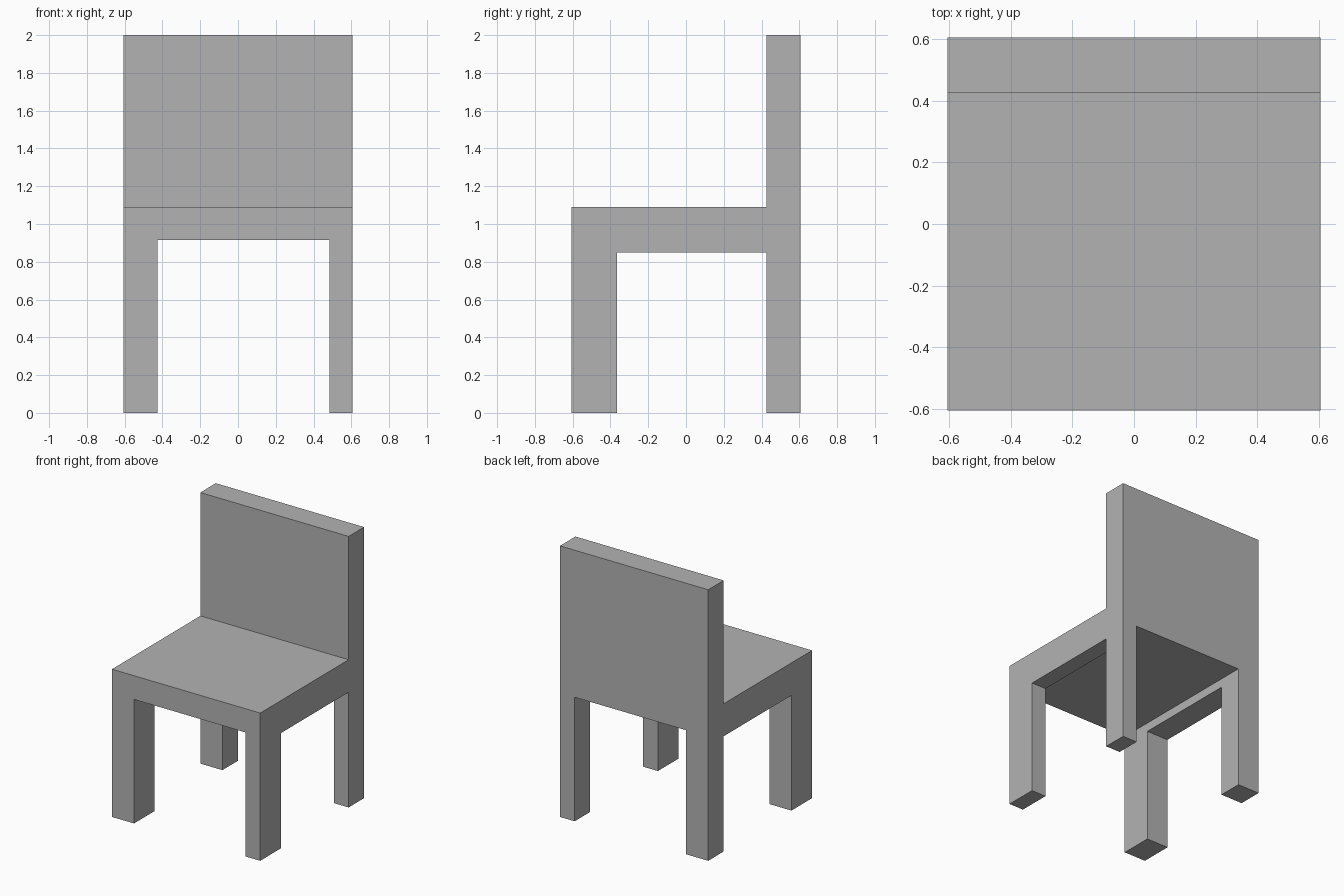
import bpy
import bmesh

cube = bpy.data.objects.get("Cube")
if cube:
    bpy.data.objects.remove(cube, do_unlink=True)

grey = bpy.data.materials.new("plain_grey")
grey.use_nodes = True
colour = (0.45, 0.45, 0.45, 1)
grey.diffuse_color = colour
grey.node_tree.nodes["Principled BSDF"].inputs["Base Color"].default_value = colour


def extrude_profile(name, profile, x0, x1):
    """Solid made by sweeping a (y, z) outline from x0 to x1."""
    bm = bmesh.new()
    face = bm.faces.new([bm.verts.new((x0, y, z)) for y, z in profile])
    swept = bmesh.ops.extrude_face_region(bm, geom=[face])["geom"]
    verts = [g for g in swept if isinstance(g, bmesh.types.BMVert)]
    bmesh.ops.translate(bm, vec=(x1 - x0, 0, 0), verts=verts)
    bmesh.ops.recalc_face_normals(bm, faces=bm.faces)
    mesh = bpy.data.meshes.new(name)
    bm.to_mesh(mesh)
    bm.free()
    mesh.materials.append(grey)
    obj = bpy.data.objects.new(name, mesh)
    bpy.context.collection.objects.link(obj)
    return obj


HALF = 0.605
SEAT_TOP, SEAT_UNDER, RAIL_UNDER, TOP = 1.09, 0.915, 0.85, 2.0
BACK_Y, FRONT_LEG_Y = 0.425, -0.365

# Side outline: front legs, seat with side rails, back legs and backrest
side = [(-HALF, 0), (FRONT_LEG_Y, 0), (FRONT_LEG_Y, RAIL_UNDER),
        (BACK_Y, RAIL_UNDER), (BACK_Y, 0), (HALF, 0), (HALF, TOP),
        (BACK_Y, TOP), (BACK_Y, SEAT_TOP), (-HALF, SEAT_TOP)]
chair = extrude_profile("chair_frame", side, -HALF, HALF)

# Opening between the wider right legs and the narrower left legs
gap = [(-1, -1), (1, -1), (1, SEAT_UNDER), (-1, SEAT_UNDER)]
cutter = extrude_profile("leg_gap_cutter", gap, -0.425, 0.485)
cutter.hide_render = True
cutter.hide_viewport = True

cut = chair.modifiers.new("leg_gap", 'BOOLEAN')
cut.operation = 'DIFFERENCE'
cut.solver = 'EXACT'
cut.object = cutter

# Bake the cut and remove the helper
graph = bpy.context.evaluated_depsgraph_get()
baked = bpy.data.meshes.new_from_object(chair.evaluated_get(graph))
chair.modifiers.clear()
chair.data = baked
bpy.data.objects.remove(cutter, do_unlink=True)
